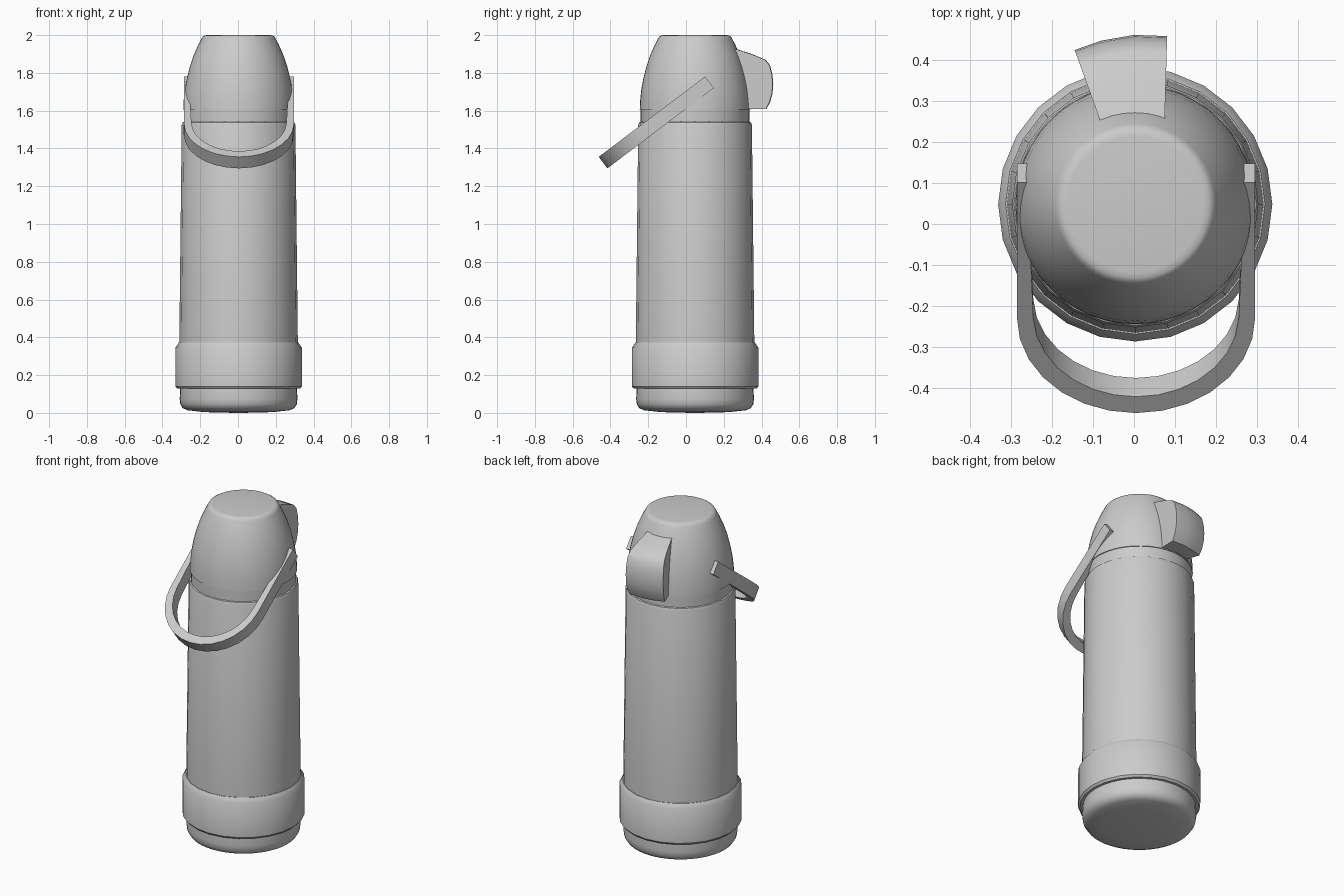
import bpy, bmesh, math
from mathutils import Vector

cube = bpy.data.objects.get("Cube")
if cube:
    bpy.data.objects.remove(cube, do_unlink=True)

AXIS = Vector((0.003, 0.048, 0))

grey = bpy.data.materials.new("light grey plastic")
grey.use_nodes = True
grey.diffuse_color = (0.6, 0.6, 0.6, 1)
grey.node_tree.nodes["Principled BSDF"].inputs["Base Color"].default_value = (0.6, 0.6, 0.6, 1)


def finish(name, bm, angle=35):
    bmesh.ops.recalc_face_normals(bm, faces=bm.faces)
    mesh = bpy.data.meshes.new(name)
    bm.to_mesh(mesh)
    bm.free()
    mesh.materials.append(grey)
    obj = bpy.data.objects.new(name, mesh)
    bpy.context.collection.objects.link(obj)
    bpy.ops.object.select_all(action='DESELECT')
    obj.select_set(True)
    bpy.context.view_layer.objects.active = obj
    bpy.ops.object.shade_smooth_by_angle(angle=math.radians(angle))
    return obj


def loft(name, sections, angle=35, closed=True):
    """Skin a list of equal-sized closed loops and cap both ends."""
    bm = bmesh.new()
    rows = [[bm.verts.new(p) for p in s] for s in sections]
    n = len(rows[0])
    for a, b in zip(rows, rows[1:]):
        for i in range(n):
            j = (i + 1) % n
            bm.faces.new((a[i], a[j], b[j], b[i]))
    bm.faces.new(rows[0])
    bm.faces.new(rows[-1])
    return finish(name, bm, angle)


def lathe(name, profile, sides, angle=35):
    """Turn (radius, height) pairs around the flask axis."""
    rings = []
    for r, z in profile:
        rings.append([AXIS + Vector((r * math.cos(t), r * math.sin(t), z))
                      for t in (2 * math.pi * i / sides for i in range(sides))])
    return loft(name, rings, angle)


# Flask, from the foot up
lathe("foot", [(0.02, 0.0), (0.18, 0.004), (0.27, 0.014), (0.295, 0.025),
               (0.308, 0.045), (0.312, 0.075), (0.308, 0.14)], 48)
lathe("base_band", [(0.30, 0.128), (0.325, 0.128), (0.335, 0.14),
                    (0.335, 0.345), (0.317, 0.372), (0.30, 0.372)], 24)
lathe("body", [(0.314, 0.35), (0.301, 1.525), (0.296, 1.538), (0.28, 1.545)], 24)
lathe("neck", [(0.288, 1.53), (0.288, 1.61)], 48)
lathe("dome_cap", [(0.293, 1.605), (0.291, 1.65), (0.285, 1.71), (0.274, 1.77),
                   (0.259, 1.83), (0.239, 1.89), (0.215, 1.945), (0.197, 1.98),
                   (0.19, 1.992), (0.18, 1.998), (0.166, 2.0)], 48, 50)

# Spout: side outline as (reach, height), fanned out over several columns
outline = [(-0.35, 1.955), (0.0, 1.93), (0.45, 1.90), (0.80, 1.87), (0.92, 1.84),
           (0.98, 1.79), (1.0, 1.74), (0.98, 1.69), (0.92, 1.645), (0.83, 1.61),
           (-0.35, 1.61)]
columns = [((-0.08, 0.245), (-0.145, 0.425)), ((-0.045, 0.25), (-0.08, 0.448)),
           ((0.0, 0.255), (0.0, 0.462)), ((0.075, 0.25), (0.081, 0.459))]
loft("spout", [[Vector(a).lerp(Vector(b), f).to_3d() + Vector((0, 0, z))
                for f, z in outline] for a, b in columns], 30)

# Carrying handle: a flat U-shaped strap in a tilted plane
low = Vector((0.005, -0.439, 1.325))
along = Vector((0, 0.798, 0.603))
across = Vector((0, -0.603, 0.798))
side = Vector((1, 0, 0))
R, LENGTH, HALF_WIDTH = 0.291, 0.706, 0.038


def strap(outer, inner):
    """Rectangular section between two (side, along) points."""
    return [low + side * u + along * v + across * w
            for (u, v), w in ((outer, -HALF_WIDTH), (outer, HALF_WIDTH),
                              (inner, HALF_WIDTH), (inner, -HALF_WIDTH))]


sections = [strap((-R, LENGTH), (-R + 0.027, LENGTH)), strap((-R, 0.58), (-R + 0.03, 0.58))]
for i in range(15):
    t = math.pi + math.pi * i / 14
    thick = 0.040 + 0.010 * abs(math.sin(t))
    c, s = math.cos(t), math.sin(t)
    sections.append(strap((R * c, R + R * s), ((R - thick) * c, R + (R - thick) * s)))
sections += [strap((R, 0.58), (R - 0.03, 0.58)), strap((R, LENGTH), (R - 0.027, LENGTH))]
loft("handle", sections, 30)
